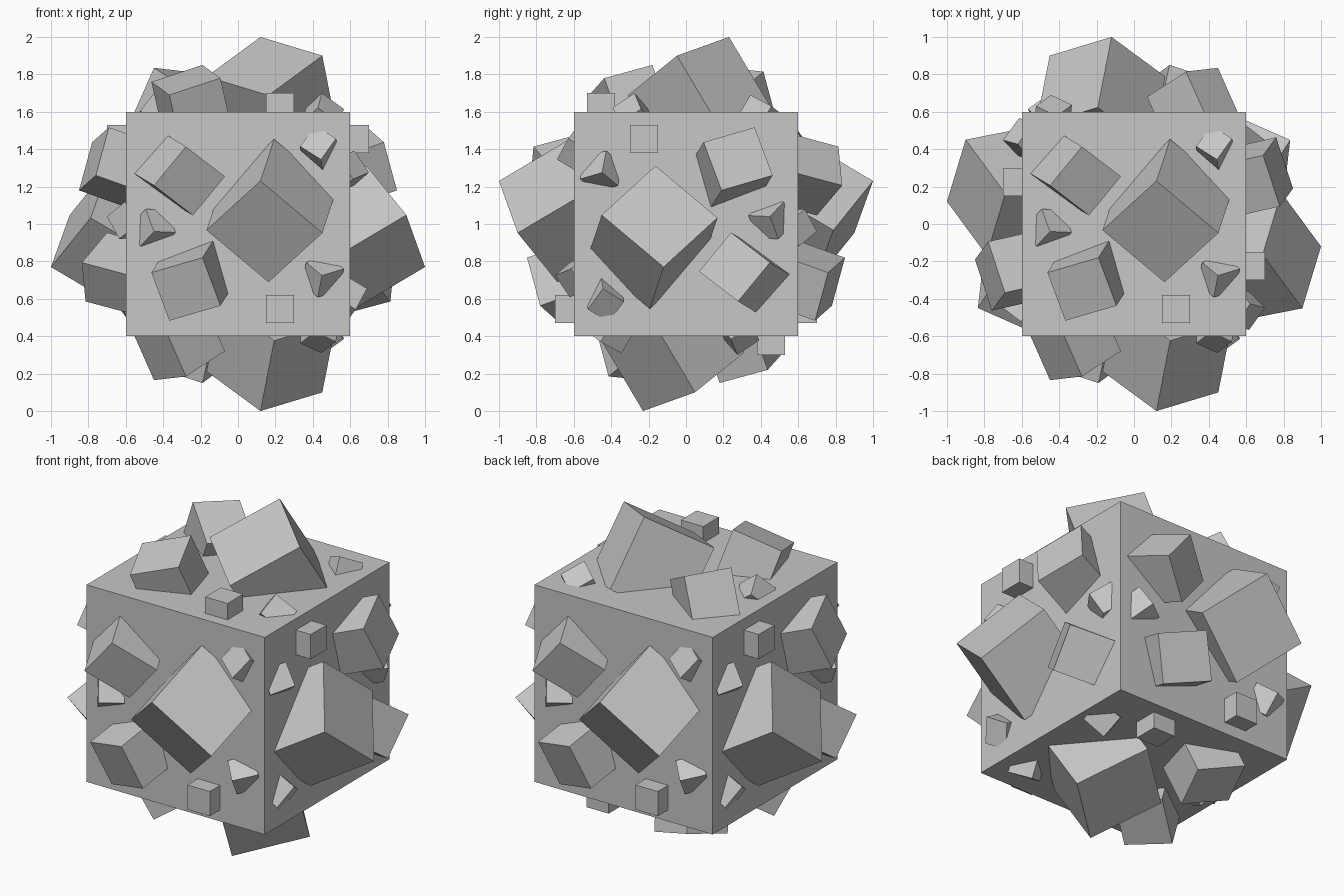
import bpy
import bmesh
from math import radians
from mathutils import Matrix, Vector

default = bpy.data.objects.get("Cube")
if default:
    bpy.data.objects.remove(default, do_unlink=True)

CENTRE = Matrix.Translation((0, 0, 1))

grey = bpy.data.materials.new("stone grey")
grey.use_nodes = True
colour = (0.57, 0.57, 0.57, 1)
grey.diffuse_color = colour
grey.node_tree.nodes["Principled BSDF"].inputs["Base Color"].default_value = colour


def box_mesh(name, corner, a, b):
    """Cube from its outer corner and two edges; the third edge runs inwards (+y)."""
    corner, a, b = Vector(corner), Vector(a), Vector(b)
    side = (a.length * b.length) ** 0.5
    c = a.cross(b) / side
    if c.y < 0:
        c = -c
    shape = Matrix((a, b, c)).transposed().to_4x4()
    shape.translation = corner + (a + b + c) / 2
    bm = bmesh.new()
    bmesh.ops.create_cube(bm, size=1, matrix=shape)
    bmesh.ops.recalc_face_normals(bm, faces=bm.faces)
    mesh = bpy.data.meshes.new(name)
    bm.to_mesh(mesh)
    bm.free()
    mesh.materials.append(grey)
    return mesh


def place(name, mesh, matrix):
    obj = bpy.data.objects.new(name, mesh)
    bpy.context.scene.collection.objects.link(obj)
    obj.matrix_world = matrix


# Central cube
core = box_mesh("core", (-0.6, -0.6, -0.6), (1.2, 0, 0), (0, 0, 1.2))
place("core_cube", core, CENTRE)

# Blocks sunk into the front face: outer corner and two edges
blocks = {
    "large_block": ((0.12, -1.0, 0.23), (0.331, 0.1, -0.278), (-0.288, 0.212, -0.263)),
    "upper_block": ((-0.278, -0.815, 0.414), (-0.171, -0.02, -0.208), (0.208, 0.135, -0.16)),
    "lower_block": ((-0.19, -0.85, -0.18), (-0.273, 0.09, -0.08), (0.096, 0.07, -0.257)),
    "upper_chip": ((0.444, -0.69, 0.345), (-0.112, 0.053, 0.07), (0.08, 0.06, 0.112)),
    "side_chip": ((-0.449, -0.7, -0.04), (-0.045, 0.065, 0.12), (0.115, 0.085, -0.005)),
    "lower_chip": ((0.449, -0.7, -0.275), (-0.085, 0.08, 0.07), (0.117, 0.085, 0.035)),
    "straight_chip": ((0.15, -0.7, -0.53), (0.15, 0, 0), (0, 0, 0.15)),
}

# The same cluster is turned onto all six faces
half_turn = Matrix.Rotation(radians(180), 4, "Z")
right_turn = Matrix.Rotation(radians(90), 4, "Z") @ Matrix.Rotation(radians(180), 4, "Y")
sides = {
    "front": Matrix.Identity(4),
    "back": half_turn,
    "right": right_turn,
    "left": half_turn @ right_turn,
    "top": Matrix.Rotation(radians(-90), 4, "X"),
    "bottom": Matrix.Rotation(radians(90), 4, "X"),
}

for part, (corner, a, b) in blocks.items():
    mesh = box_mesh(part, corner, a, b)
    for side, turn in sides.items():
        place(f"{side}_{part}", mesh, CENTRE @ turn)
